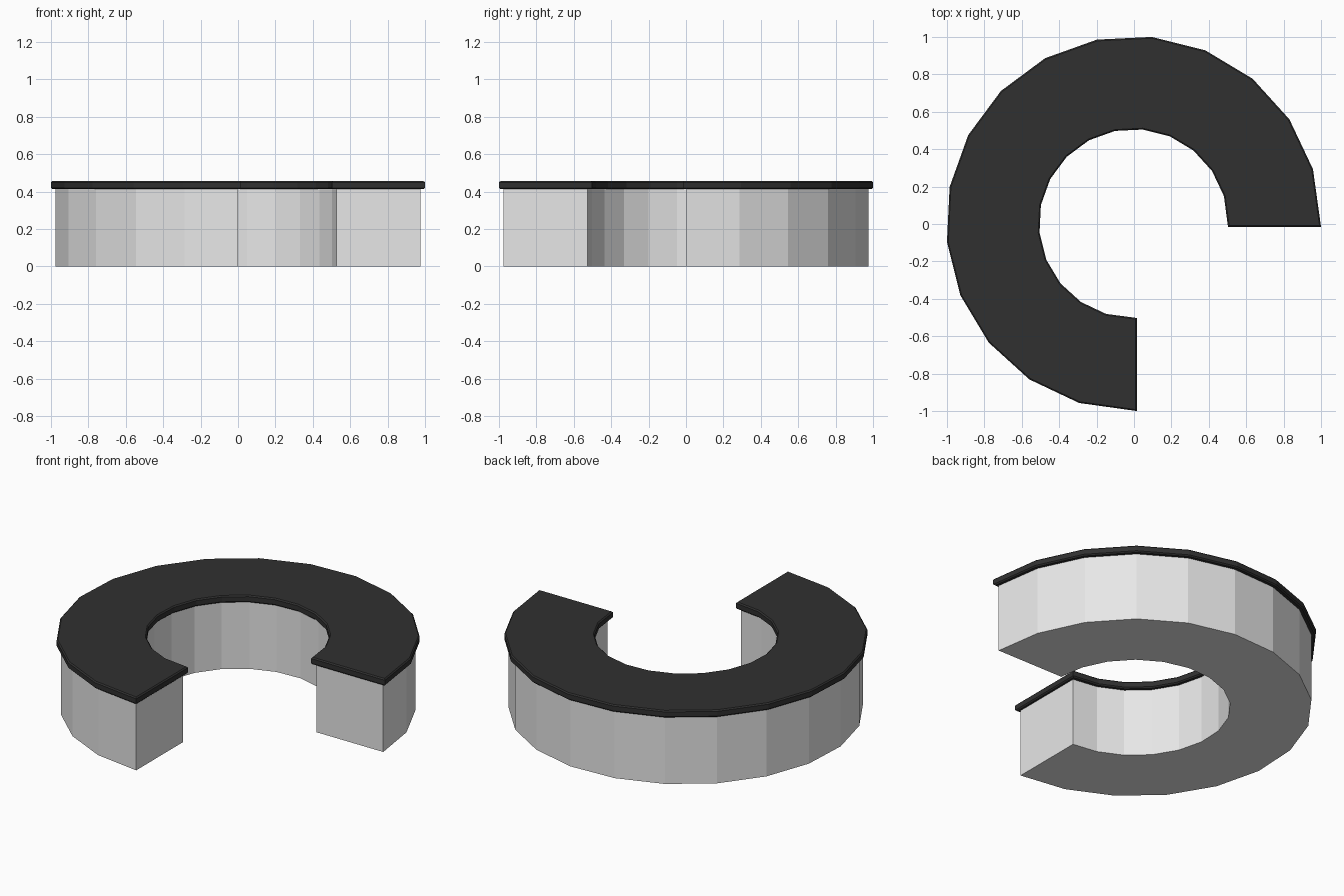
import bpy, bmesh, math

if "Cube" in bpy.data.objects:
    bpy.data.objects.remove(bpy.data.objects["Cube"])

CX, CY = -0.0025, 0.0025      # arc centre
SEGMENTS = 16                 # facets along the 270 degree sweep


def material(name, rgb):
    m = bpy.data.materials.new(name)
    m.diffuse_color = (*rgb, 1)
    m.use_nodes = True
    m.node_tree.nodes["Principled BSDF"].inputs["Base Color"].default_value = m.diffuse_color
    return m


def arc_block(name, r_in, r_out, z0, z1, overhang, mat, chamfer=0):
    """Rectangular section swept through 270 degrees, ends pushed out by overhang."""
    bm = bmesh.new()
    rings = []
    for i in range(SEGMENTS + 1):
        a = math.radians(270) * i / SEGMENTS
        push = -overhang if i == 0 else overhang if i == SEGMENTS else 0
        dx, dy = CX - math.sin(a) * push, CY + math.cos(a) * push
        rings.append([bm.verts.new((dx + r * math.cos(a), dy + r * math.sin(a), z))
                      for r, z in ((r_in, z0), (r_out, z0), (r_out, z1), (r_in, z1))])
    for a, b in zip(rings, rings[1:]):
        for k in range(4):
            n = (k + 1) % 4
            bm.faces.new((a[k], a[n], b[n], b[k]))
    bm.faces.new(rings[0])
    bm.faces.new(rings[-1])
    bmesh.ops.recalc_face_normals(bm, faces=bm.faces)
    if chamfer:
        # chamfer only the horizontal rim edges
        rim = [e for e in bm.edges
               if abs(e.verts[0].co.z - e.verts[1].co.z) < 1e-5
               and e.calc_face_angle(0) > 1]
        bmesh.ops.bevel(bm, geom=rim, offset=chamfer, segments=1,
                        profile=0.5, affect='EDGES')
    me = bpy.data.meshes.new(name)
    bm.to_mesh(me)
    bm.free()
    me.materials.append(mat)
    ob = bpy.data.objects.new(name, me)
    bpy.context.collection.objects.link(ob)
    return ob


light_grey = material("light grey", (0.8, 0.8, 0.8))
charcoal = material("charcoal", (0.03, 0.03, 0.03))

# Curved counter body and its overhanging top slab
arc_block("counter_body", 0.528, 0.978, 0, 0.416, 0, light_grey)
arc_block("counter_top", 0.505, 1.0025, 0.413, 0.456, 0.018, charcoal, chamfer=0.007)
